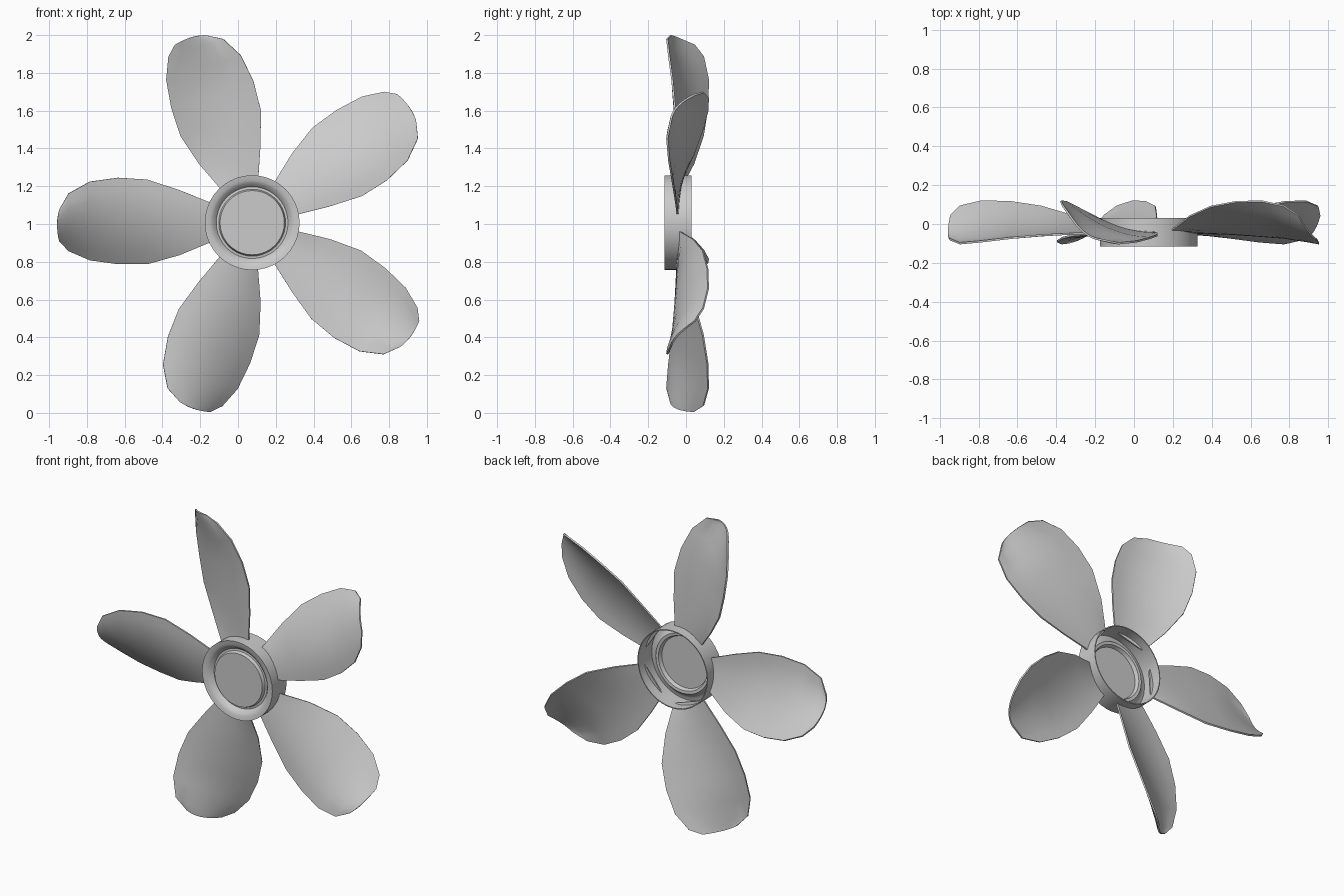
import bpy, bmesh, math

cube = bpy.data.objects.get("Cube")
if cube:
    bpy.data.objects.remove(cube, do_unlink=True)

CX, CZ = 0.075, 1.007      # hub axis
BLADES = 5

grey = bpy.data.materials.new("light_grey")
grey.use_nodes = True
colour = (0.6, 0.6, 0.6, 1)
grey.diffuse_color = colour
grey.node_tree.nodes["Principled BSDF"].inputs["Base Color"].default_value = colour


def make_object(name, bm, angle, thickness=0):
    bmesh.ops.recalc_face_normals(bm, faces=bm.faces)
    mesh = bpy.data.meshes.new(name)
    bm.to_mesh(mesh)
    bm.free()
    mesh.materials.append(grey)
    obj = bpy.data.objects.new(name, mesh)
    bpy.context.collection.objects.link(obj)
    obj.location = (CX, 0, CZ)
    bpy.ops.object.select_all(action='DESELECT')
    obj.select_set(True)
    bpy.context.view_layer.objects.active = obj
    if thickness:
        solid = obj.modifiers.new("thickness", 'SOLIDIFY')
        solid.thickness = thickness
        solid.offset = 0
        bpy.ops.object.modifier_apply(modifier=solid.name)
    bpy.ops.object.shade_smooth_by_angle(angle=math.radians(angle))


# Hub: thin cup, open at the back; a groove surrounds the front disc (radius, y)
profile = [(0, -0.103), (0.17, -0.103), (0.177, -0.082), (0.19, -0.08),
           (0.208, -0.103), (0.225, -0.111), (0.251, -0.115), (0.251, 0.03),
           (0.245, 0.03), (0.245, -0.107), (0.225, -0.103), (0.21, -0.095),
           (0.192, -0.072), (0.174, -0.074), (0.165, -0.097), (0, -0.097)]
bm = bmesh.new()
verts = [bm.verts.new((r, y, 0)) for r, y in profile]
edges = [bm.edges.new(pair) for pair in zip(verts, verts[1:])]
bmesh.ops.spin(bm, geom=verts + edges, axis=(0, 1, 0), cent=(0, 0, 0),
               angle=math.tau, steps=40)
bmesh.ops.remove_doubles(bm, verts=bm.verts, dist=0.0005)
make_object("hub", bm, 58)

# Blade stations: distance, trailing offset, leading offset, trailing y, leading y
stations = [
    (0.225, -0.105, 0.108, -0.03, -0.045),
    (0.384, -0.17, 0.172, 0.04, -0.05),
    (0.553, -0.217, 0.228, 0.09, -0.058),
    (0.71, -0.217, 0.238, 0.114, -0.072),
    (0.86, -0.196, 0.217, 0.118, -0.09),
    (0.972, -0.147, 0.155, 0.092, -0.1),
    (1.021, -0.095, 0.07, 0.045, -0.08),
]
COLUMNS = 8


def make_blade(index):
    a = math.pi - index * math.tau / BLADES
    bm = bmesh.new()
    rows = []
    for i, (station, v0, v1, y0, y1) in enumerate(stations):
        # hollow across the front of the blade, easing out at root and tip
        hollow = 0.045 * min(1, i / 2) * min(1, (v1 - v0) / 0.28)
        row = []
        for c in range(COLUMNS + 1):
            t = c / COLUMNS
            arch = 4 * t * (1 - t)
            v = v0 + (v1 - v0) * t
            y = y0 + (y1 - y0) * t - hollow * arch
            u = station + 0.012 * arch * (i == len(stations) - 1)
            row.append(bm.verts.new((u * math.cos(a) + v * math.sin(a), y,
                                     u * math.sin(a) - v * math.cos(a))))
        rows.append(row)
    for low, high in zip(rows, rows[1:]):
        for c in range(COLUMNS):
            bm.faces.new((low[c], low[c + 1], high[c + 1], high[c]))
    make_object(f"blade_{index + 1}", bm, 40, thickness=0.01)


for index in range(BLADES):
    make_blade(index)
